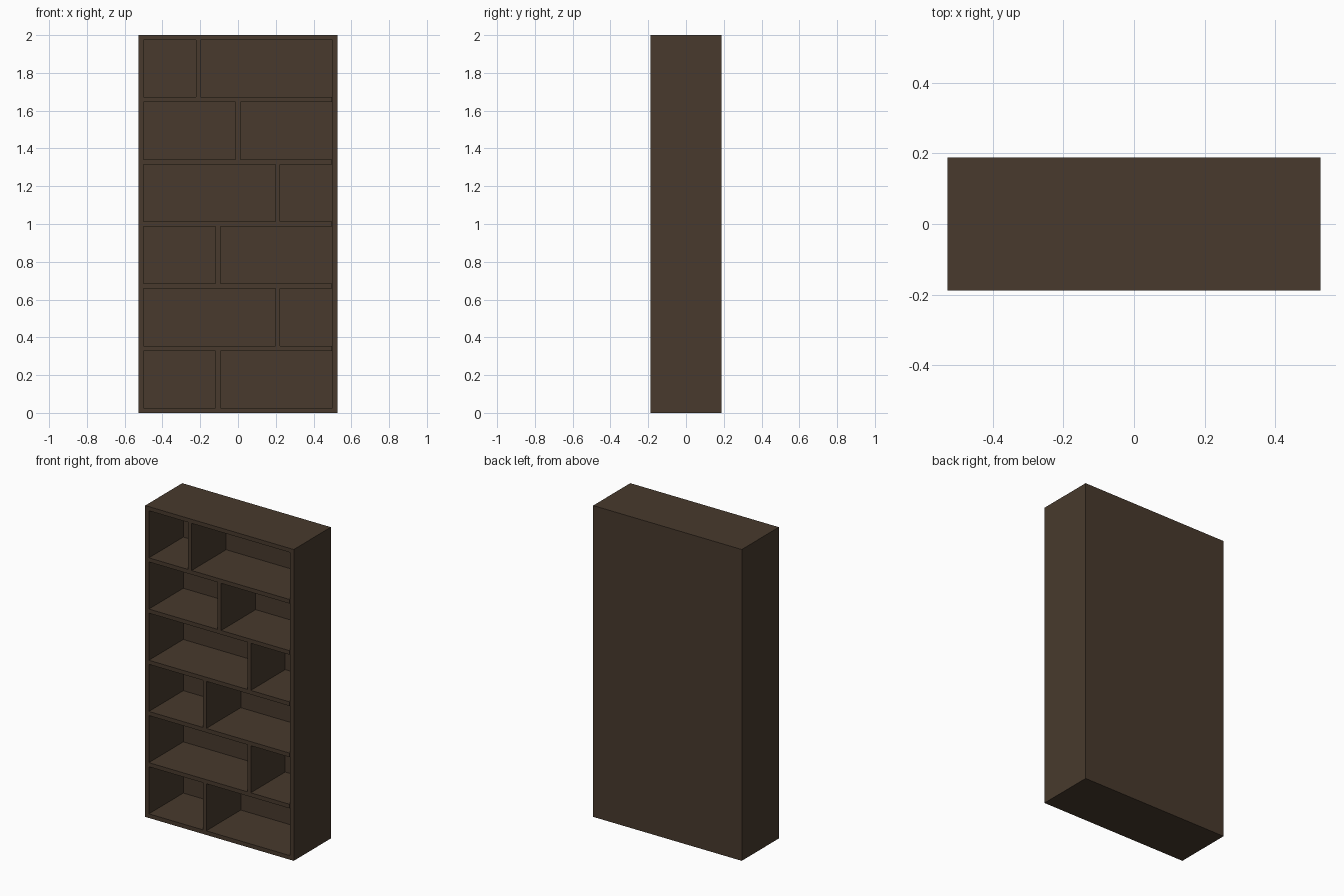
import bpy

if "Cube" in bpy.data.objects:
    bpy.data.objects.remove(bpy.data.objects["Cube"])

W, D, H, T = 1.056, 0.376, 2.0, 0.0264   # overall size and board thickness
FRONT, BACK = -D / 2, D / 2 - T          # depth range of the carcass boards

wood = bpy.data.materials.new("dark_brown_wood")
wood.diffuse_color = (0.065, 0.042, 0.026, 1)
wood.use_nodes = True
wood.node_tree.nodes["Principled BSDF"].inputs["Base Color"].default_value = wood.diffuse_color


def board(name, x0, x1, y0, y1, z0, z1):
    """Flat board between the given limits."""
    xs, ys, zs = (x0, x1), (y0, y1), (z0, z1)
    verts = [(x, y, z) for x in xs for y in ys for z in zs]
    faces = [(0, 1, 3, 2), (4, 6, 7, 5), (0, 4, 5, 1),
             (2, 3, 7, 6), (0, 2, 6, 4), (1, 5, 7, 3)]
    mesh = bpy.data.meshes.new(name)
    mesh.from_pydata(verts, [], faces)
    mesh.materials.append(wood)
    obj = bpy.data.objects.new(name, mesh)
    bpy.context.collection.objects.link(obj)
    return obj


# Carcass: back, top, bottom and two sides
board("back_panel", -W / 2, W / 2, BACK, D / 2, 0, H)
board("bottom_panel", -W / 2, W / 2, FRONT, BACK, 0, T)
board("top_panel", -W / 2, W / 2, FRONT, BACK, H - T, H)
board("left_side", -W / 2, -W / 2 + T, FRONT, BACK, T, H - T)
board("right_side", W / 2 - T, W / 2, FRONT, BACK, T, H - T)

# Evenly spaced shelves, with a small gap at the right end
step = (H - T) / 6
for i in range(1, 6):
    z = i * step
    board(f"shelf_{i}", -W / 2 + T, W / 2 - T - 0.004, FRONT, BACK, z, z + T)

# One staggered divider per row, from bottom to top
for i, x in enumerate([-0.106, 0.21, -0.106, 0.21, 0.0, -0.21]):
    board(f"divider_{i + 1}", x - 0.0125, x + 0.0125, FRONT, BACK,
          i * step + T, (i + 1) * step)
